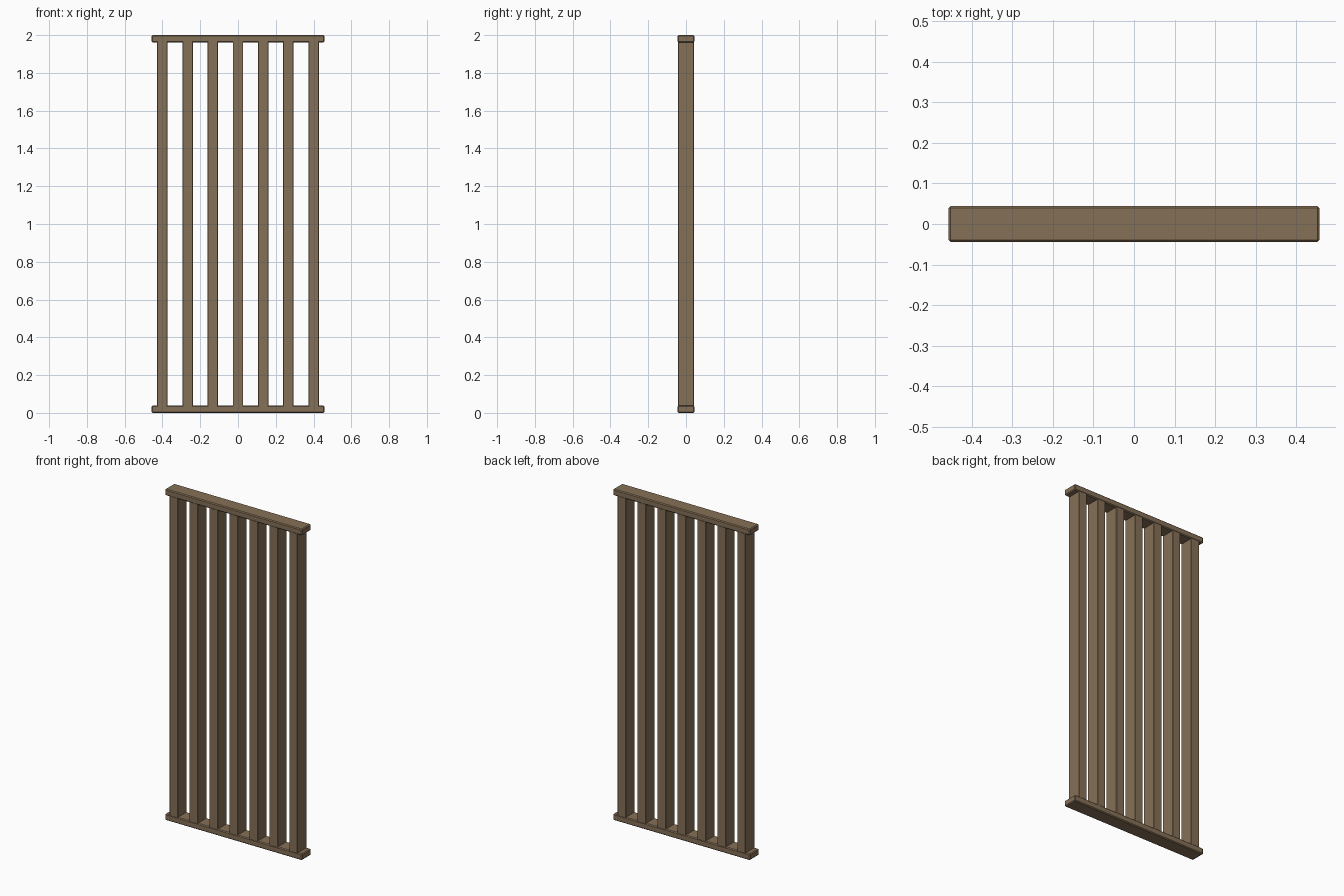
import bpy

if "Cube" in bpy.data.objects:
    bpy.data.objects.remove(bpy.data.objects["Cube"])

wood = bpy.data.materials.new("brown wood")
wood.diffuse_color = (0.235, 0.163, 0.094, 1)
wood.use_nodes = True
wood.node_tree.nodes["Principled BSDF"].inputs["Base Color"].default_value = wood.diffuse_color

HEIGHT, RAIL_H = 2.0, 0.038


def box(name, size, center, bevel):
    """Box with narrow flat chamfered edges."""
    bpy.ops.mesh.primitive_cube_add(size=1, location=center)
    ob = bpy.context.object
    ob.name = name
    ob.scale = size
    bpy.ops.object.transform_apply(location=False, rotation=False, scale=True)
    mod = ob.modifiers.new("chamfer", 'BEVEL')
    mod.width = bevel
    mod.segments = 1
    ob.data.materials.append(wood)
    return ob


# top and bottom rails
for name, z in (("bottom_rail", RAIL_H / 2), ("top_rail", HEIGHT - RAIL_H / 2)):
    box(name, (0.916, 0.088, RAIL_H), (0, 0, z), 0.005)

# seven evenly spaced upright slats, ends tucked just into the rails
for i in range(-3, 4):
    box(f"slat_{i + 4}", (0.055, 0.086, HEIGHT - 2 * RAIL_H + 0.01),
        (i * 0.1335, 0, HEIGHT / 2), 0.002)
